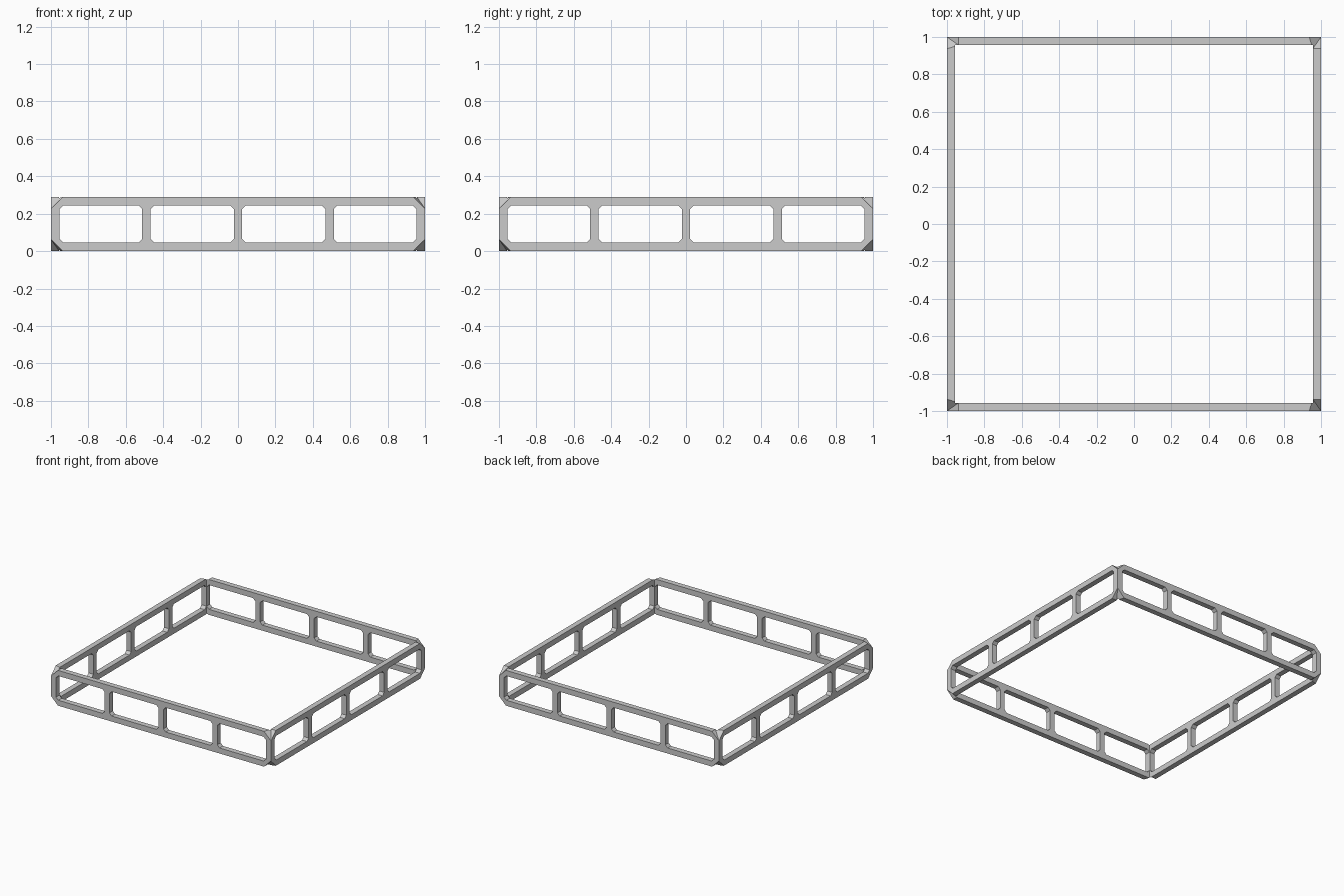
import bpy, bmesh
from mathutils import Vector, Matrix

if "Cube" in bpy.data.objects:
    bpy.data.objects.remove(bpy.data.objects["Cube"], do_unlink=True)

HEIGHT = 0.29
INNER = 0.956     # inner wall distance from the centre
RAIL = 0.045      # rail thickness
CUT = 0.063       # corner cut length
NEAR = 1 - CUT


def new_object(name, bm):
    bmesh.ops.recalc_face_normals(bm, faces=bm.faces)
    mesh = bpy.data.meshes.new(name)
    bm.to_mesh(mesh)
    bm.free()
    obj = bpy.data.objects.new(name, mesh)
    bpy.context.collection.objects.link(obj)
    return obj


def add_box(bm, center, size):
    matrix = Matrix.Translation(center) @ Matrix.Diagonal((*size, 1))
    return bmesh.ops.create_cube(bm, size=1, matrix=matrix)["verts"]


def window_cutter(name, along_y):
    """Four chamfered openings, passing through two opposite sides."""
    bm = bmesh.new()
    for start, end in ((-0.954, -0.512), (-0.469, -0.022),
                       (0.022, 0.469), (0.512, 0.954)):
        verts = add_box(bm, ((start + end) / 2, 0, HEIGHT / 2),
                        (end - start, 2.2, HEIGHT - 2 * RAIL))
        edges = {e for v in verts for e in v.link_edges
                 if abs(e.verts[0].co.y - e.verts[1].co.y) > 1}
        bmesh.ops.bevel(bm, geom=list(edges), offset=0.021, segments=1,
                        affect='EDGES')
    if along_y:
        bmesh.ops.transform(bm, matrix=Matrix(((0, 1, 0, 0), (1, 0, 0, 0),
                                               (0, 0, 1, 0), (0, 0, 0, 1))),
                            verts=bm.verts)
    return new_object(name, bm)


def corner_cutter(name):
    """A faceted pyramid at each of the eight outer corners."""
    bm = bmesh.new()
    for sx in (-1, 1):
        for sy in (-1, 1):
            for top in (True, False):
                long_x = sx < 0 if top else sx * sy < 0
                dx, dy = (NEAR, INNER) if long_x else (INNER, NEAR)
                level = HEIGHT if top else 0
                apex = Vector((sx, sy, HEIGHT - CUT if top else CUT))
                base = [(NEAR, 1), (dx, dy), (1, NEAR), (1.03, 1.03)]
                ring = []
                for x, y in base:
                    point = Vector((sx * x, sy * y, level))
                    ring.append(bm.verts.new(apex + (point - apex) * 1.1))
                tip = bm.verts.new(apex)
                bm.faces.new(ring)
                for i in range(4):
                    bm.faces.new((ring[i], ring[(i + 1) % 4], tip))
    return new_object(name, bm)


# Outer block
bm = bmesh.new()
add_box(bm, (0, 0, HEIGHT / 2), (2, 2, HEIGHT))
frame = new_object("square_frame", bm)

# Central opening
bm = bmesh.new()
add_box(bm, (0, 0, HEIGHT / 2), (2 * INNER, 2 * INNER, 1))
cutters = [new_object("center_cutter", bm),
           window_cutter("front_back_window_cutter", False),
           window_cutter("left_right_window_cutter", True),
           corner_cutter("corner_cutter")]

# Carve the frame and bake the result
for cutter in cutters:
    cutter.hide_render = True
    mod = frame.modifiers.new(cutter.name, 'BOOLEAN')
    mod.operation = 'DIFFERENCE'
    mod.solver = 'EXACT'
    mod.object = cutter
bpy.context.view_layer.update()
graph = bpy.context.evaluated_depsgraph_get()
carved = bpy.data.meshes.new_from_object(frame.evaluated_get(graph))
frame.modifiers.clear()
frame.data = carved
for cutter in cutters:
    bpy.data.objects.remove(cutter, do_unlink=True)
